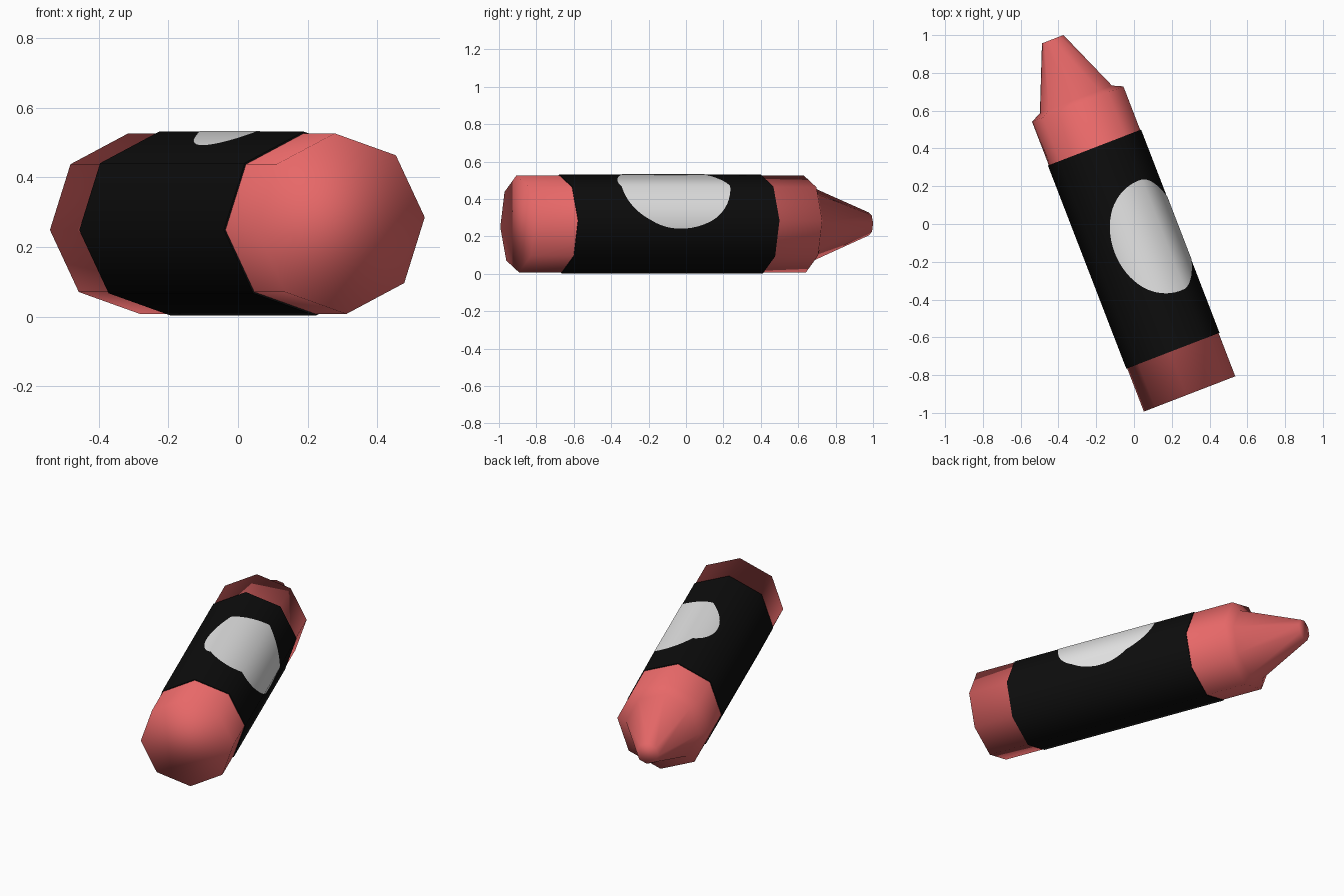
import bpy, bmesh, math
from mathutils import Vector

if "Cube" in bpy.data.objects:
    bpy.data.objects.remove(bpy.data.objects["Cube"])

SIDES = 8
PHASE = math.radians(4)          # slight roll of the octagon
TILT = math.radians(21.1)        # crayon lies at an angle on the ground
CENTRE = (-0.046, -0.018, 0.267)


def material(name, rgb):
    m = bpy.data.materials.new(name)
    m.diffuse_color = (*rgb, 1)
    m.use_nodes = True
    m.node_tree.nodes["Principled BSDF"].inputs["Base Color"].default_value = m.diffuse_color
    return m


red = material("wax red", (0.87, 0.15, 0.15))
black = material("wrapper black", (0.004, 0.004, 0.004))
white = material("label white", (0.88, 0.88, 0.88))


def add(bm, name, mat, sharp=None):
    me = bpy.data.meshes.new(name)
    bm.to_mesh(me)
    bm.free()
    me.materials.append(mat)
    for p in me.polygons:
        p.use_smooth = True
    if sharp:
        me.set_sharp_from_angle(angle=math.radians(sharp))
    ob = bpy.data.objects.new(name, me)
    bpy.context.collection.objects.link(ob)
    ob.location = CENTRE
    ob.rotation_euler = (0, 0, TILT)
    return ob


def corner(r, k):
    a = PHASE + 2 * math.pi * k / SIDES
    return Vector((r * math.cos(a), 0, r * math.sin(a)))


def lathe(profile, caps):
    """Eight-sided rings along local y from (position, radius) pairs."""
    bm = bmesh.new()
    rings = [[bm.verts.new(corner(r, k) + Vector((0, s, 0))) for k in range(SIDES)]
             for s, r in profile]
    for a, b in zip(rings, rings[1:]):
        for k in range(SIDES):
            j = (k + 1) % SIDES
            bm.faces.new((a[k], a[j], b[j], b[k]))
    if caps:
        bm.faces.new(rings[0])
        bm.faces.new(rings[-1])
    bmesh.ops.recalc_face_normals(bm, faces=bm.faces)
    return bm


# Wax stick: flat butt, straight body, bevelled shoulder, blunt cone tip
add(lathe([(-0.945, 0.26), (0.70, 0.26), (0.726, 0.205), (1.068, 0.061)], True),
    "wax_stick", red)

# Paper wrapper sleeve with thin lips at both ends
R = 0.265
add(lathe([(-0.70, 0.255), (-0.70, R), (0.453, R), (0.453, 0.255)], False),
    "paper_wrapper", black, 60)

# Oval label: flat ellipse cut along the fold lines, then wrapped on the octagon
LR = R + 0.002
EDGE = 2 * LR * math.sin(math.pi / SIDES)
bm = bmesh.new()
N = 64
bm.faces.new([bm.verts.new((0.182 + 0.274 * math.cos(2 * math.pi * i / N),
                            -0.106 + 0.312 * math.sin(2 * math.pi * i / N), 0))
              for i in range(N)])
for i in range(-2, 12):
    bmesh.ops.bisect_plane(bm, geom=bm.verts[:] + bm.edges[:] + bm.faces[:],
                           plane_co=(i * EDGE / 4, 0, 0), plane_no=(1, 0, 0))
for v in bm.verts:
    f = 2 - v.co.x / EDGE        # x is distance round from the top corner
    k = math.floor(f)
    y = v.co.y
    v.co = corner(LR, k).lerp(corner(LR, k + 1), f - k)
    v.co.y = y
bm.normal_update()
for f in bm.faces:
    c = f.calc_center_median()
    if f.normal.dot(Vector((c.x, 0, c.z))) < 0:
        f.normal_flip()
label = add(bm, "oval_label", white)
# Radial normals so the label shades like the wrapper beneath it
label.data.normals_split_custom_set_from_vertices(
    [Vector((v.co.x, 0, v.co.z)).normalized() for v in label.data.vertices])
